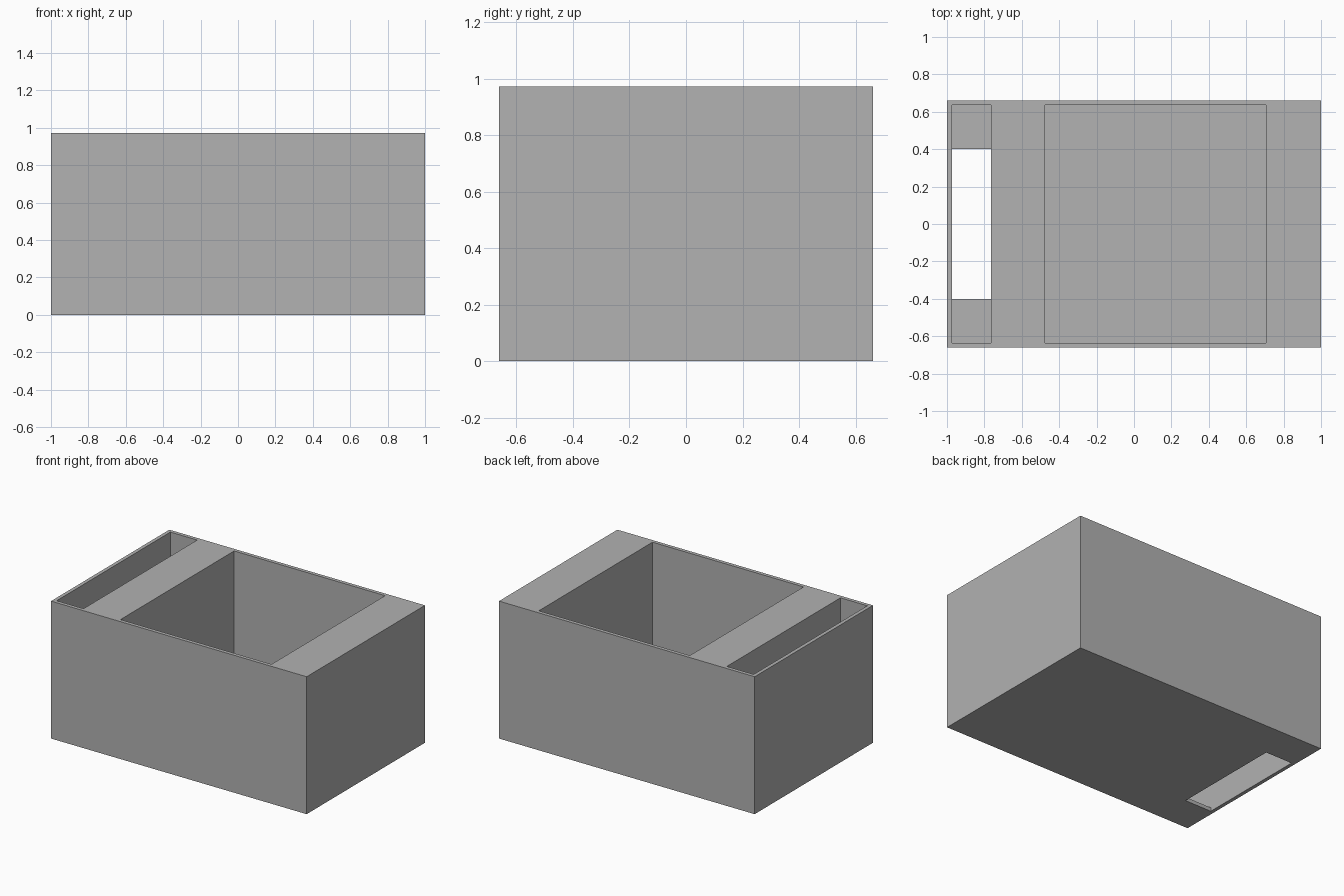
import bpy
from mathutils import Vector

default_cube = bpy.data.objects.get("Cube")
if default_cube:
    bpy.data.objects.remove(default_cube, do_unlink=True)

HALF_WIDTH, HALF_DEPTH, HEIGHT = 1.0, 0.661, 0.972
WALL = 0.026
INNER = HALF_DEPTH - WALL
SLOT_X = (-HALF_WIDTH + WALL, -0.764)
ABOVE = HEIGHT + 0.1

grey = bpy.data.materials.new("plain grey")
grey.use_nodes = True
colour = (0.445, 0.445, 0.445, 1)
grey.diffuse_color = colour
grey.node_tree.nodes["Principled BSDF"].inputs["Base Color"].default_value = colour


def block(name, xs, ys, zs):
    """Axis-aligned block spanning the given ranges."""
    low, high = (Vector(p) for p in zip(xs, ys, zs))
    bpy.ops.mesh.primitive_cube_add(size=1, location=(low + high) / 2)
    obj = bpy.context.object
    obj.name = name
    obj.scale = high - low
    bpy.ops.object.transform_apply(location=True, rotation=False, scale=True)
    obj.data.materials.append(grey)
    return obj


def carve(body, name, xs, ys, zs):
    """Cut a rectangular void out of the body."""
    cutter = block(name, xs, ys, zs)
    cutter.hide_render = True
    mod = body.modifiers.new(name, "BOOLEAN")
    mod.operation = "DIFFERENCE"
    mod.solver = "EXACT"
    mod.object = cutter
    bpy.context.view_layer.objects.active = body
    bpy.ops.object.modifier_apply(modifier=mod.name)
    bpy.data.objects.remove(cutter, do_unlink=True)


# Outer box
box = block("box_body", (-HALF_WIDTH, HALF_WIDTH), (-HALF_DEPTH, HALF_DEPTH), (0, HEIGHT))

# Large storage compartment
carve(box, "main_compartment", (-0.475, 0.707), (-INNER, INNER), (WALL, ABOVE))

# Narrow side slot and the opening through its floor
carve(box, "side_slot", SLOT_X, (-INNER, INNER), (WALL, ABOVE))
carve(box, "floor_opening", SLOT_X, (-0.4, 0.4), (-0.1, 0.1))
